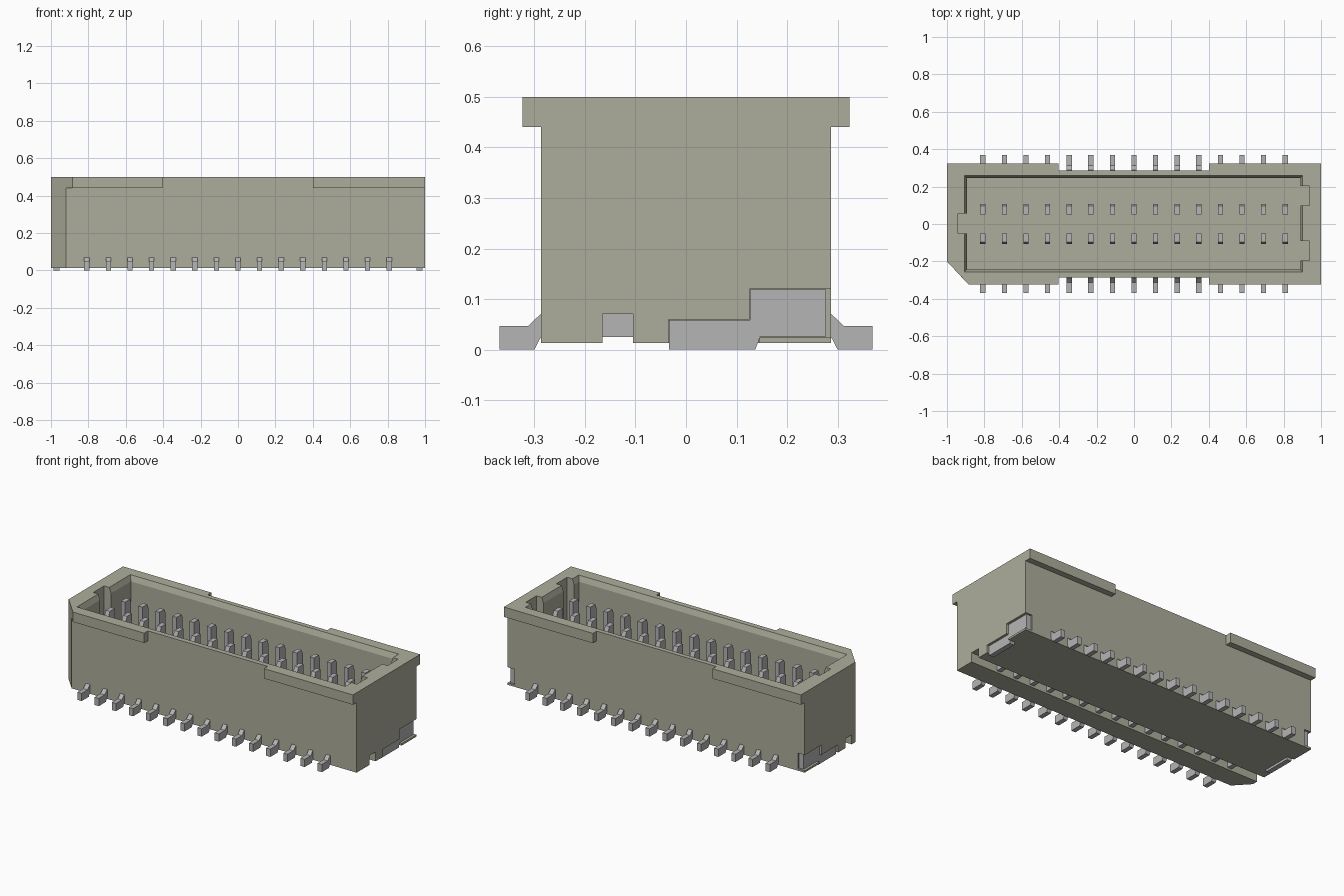
import bpy, bmesh
from mathutils import Vector

cube = bpy.data.objects.get("Cube")
if cube:
    bpy.data.objects.remove(cube, do_unlink=True)


def make_material(name, rgb):
    m = bpy.data.materials.new(name)
    m.use_nodes = True
    m.diffuse_color = (*rgb, 1)
    m.node_tree.nodes["Principled BSDF"].inputs["Base Color"].default_value = (*rgb, 1)
    return m


PLASTIC = make_material("beige plastic", (0.42, 0.42, 0.335))
METAL = make_material("grey metal", (0.46, 0.46, 0.46))


def loft(name, bottom, top, mat=None):
    """Solid between two matching loops of 3D points."""
    bm = bmesh.new()
    a = [bm.verts.new(p) for p in bottom]
    b = [bm.verts.new(p) for p in top]
    n = len(a)
    bm.faces.new(a[::-1])
    bm.faces.new(b)
    for i in range(n):
        j = (i + 1) % n
        bm.faces.new((a[i], a[j], b[j], b[i]))
    bmesh.ops.recalc_face_normals(bm, faces=bm.faces)
    me = bpy.data.meshes.new(name)
    bm.to_mesh(me)
    bm.free()
    ob = bpy.data.objects.new(name, me)
    bpy.context.collection.objects.link(ob)
    if mat:
        me.materials.append(mat)
    return ob


def prism_z(name, outline, z0, z1, mat=None):
    return loft(name, [(x, y, z0) for x, y in outline], [(x, y, z1) for x, y in outline], mat)


def prism_x(name, profile, x0, x1, mat=None):
    return loft(name, [(x0, y, z) for y, z in profile], [(x1, y, z) for y, z in profile], mat)


def rect(x0, x1, y0, y1):
    return [(x0, y0), (x1, y0), (x1, y1), (x0, y1)]


def cut(ob, cutter):
    """Subtract the cutter and apply the result."""
    mod = ob.modifiers.new("cut", 'BOOLEAN')
    mod.operation = 'DIFFERENCE'
    mod.solver = 'EXACT'
    mod.object = cutter
    bpy.context.view_layer.update()
    dg = bpy.context.evaluated_depsgraph_get()
    me = bpy.data.meshes.new_from_object(ob.evaluated_get(dg))
    ob.modifiers.clear()
    ob.data = me


W, RIM, TAPER = 0.287, 0.323, 0.44

# Housing walls and the rim with four overhanging corner ledges
housing = prism_z("housing", [(-0.919, -W), (1, -W), (1, W), (-1, W), (-1, -0.2)],
                  0.013, TAPER, PLASTIC)
rim = prism_z("rim", [(-1, -0.2), (-0.885, -RIM), (-0.405, -RIM), (-0.405, -W), (0.4, -W),
                      (0.4, -RIM), (1, -RIM), (1, RIM), (0.4, RIM), (0.4, W),
                      (-0.405, W), (-0.405, RIM), (-1, RIM)], TAPER, 0.5, PLASTIC)

# Cavity, its bevelled mouth and the three keying slots
FLOOR = 0.13
mouth_low = rect(-0.893, 0.89, -0.243, 0.246)
mouth_high = rect(-0.909, 0.904, -0.259, 0.262)
shared = [
    prism_z("cavity_cutter", mouth_low, FLOOR, 0.6),
    prism_z("key_left_cutter", rect(-0.94, -0.85, -0.05, 0.055), FLOOR, 0.61),
    prism_z("key_right_cutter_1", rect(0.85, 0.937, 0.1, 0.203), FLOOR, 0.61),
    prism_z("key_right_cutter_2", rect(0.85, 0.937, -0.195, -0.092), FLOOR, 0.61),
]
mouth = loft("mouth_cutter", [(x, y, 0.467) for x, y in mouth_low],
             [(x, y, 0.509) for x, y in mouth_high])
# Groove under the base and pockets for the side tabs
groove = prism_x("groove_cutter", rect(-0.165, -0.105, -0.05, 0.07), -1.1, 1.1)
pocket_profile = [(-0.035, -0.05), (0.14, -0.05), (0.146, 0.025), (0.35, 0.025),
                  (0.35, 0.12), (0.126, 0.12), (0.126, 0.06), (-0.035, 0.06)]
pockets = [prism_x("pocket_cutter", pocket_profile, *sorted((s * 0.954, s * 1.1)))
           for s in (-1, 1)]

for c in shared + [groove] + pockets:
    cut(housing, c)
for c in shared + [mouth]:
    cut(rim, c)
for c in shared + [mouth, groove] + pockets:
    bpy.data.objects.remove(c, do_unlink=True)

# Solder tabs at both ends
tab_profile = [(-0.034, 0), (0.137, 0), (0.147, 0.026), (0.277, 0.026),
               (0.277, 0.119), (0.127, 0.119), (0.127, 0.059), (-0.034, 0.059)]
for s, side in ((1, "left"), (-1, "right")):
    prism_x(side + "_solder_tab", tab_profile, *sorted((s * 0.955, s * 0.986)), METAL)

# Two rows of bent contacts: upright pin, base leg and gull-wing foot
contact = [(0.05, 0.025), (0.287, 0.025), (0.3, 0), (0.369, 0), (0.369, 0.047),
           (0.312, 0.047), (0.288, 0.07), (0.108, 0.07), (0.108, 0.415),
           (0.097, 0.442), (0.05, 0.442)]
for s, row in ((-1, "front"), (1, "back")):
    profile = [(s * y, z) for y, z in contact]
    for i in range(15):
        x = (i - 7) * 0.1155
        prism_x(f"{row}_contact_{i + 1}", profile, x - 0.014, x + 0.014, METAL)
